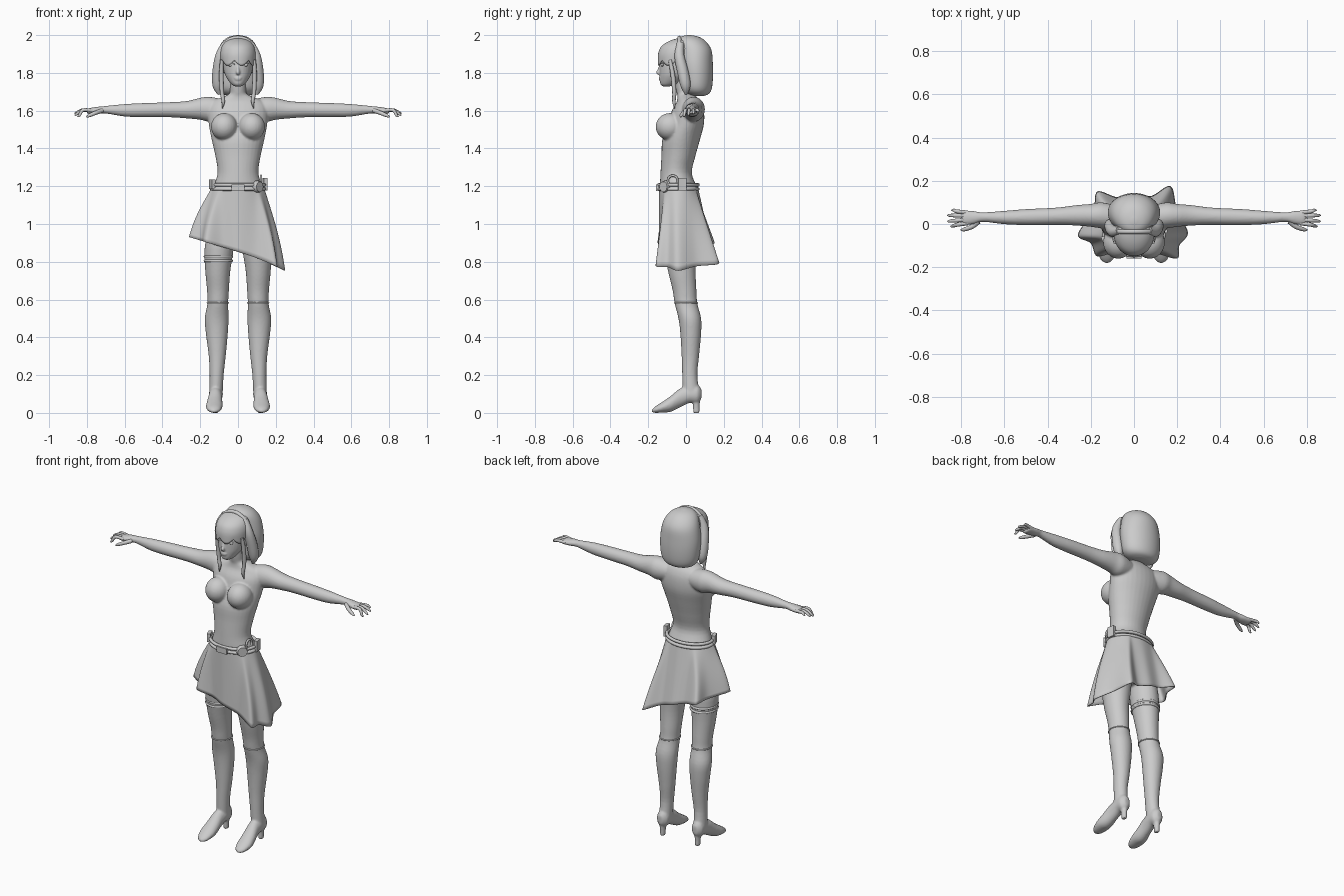
import bpy, bmesh, math
from mathutils import Vector, Matrix

cube = bpy.data.objects.get("Cube")
if cube:
    bpy.data.objects.remove(cube)

grey = bpy.data.materials.new("plain_grey")
grey.use_nodes = True
grey.diffuse_color = (0.6, 0.6, 0.6, 1)
grey.node_tree.nodes["Principled BSDF"].inputs["Base Color"].default_value = (0.6, 0.6, 0.6, 1)
TAU = math.tau


def spline(rows, k=4, closed=False):
    """Smooth interpolation through rows of numbers."""
    n, out = len(rows), []
    for i in range(n if closed else n - 1):
        if closed:
            q = [rows[(i + d) % n] for d in (-1, 0, 1, 2)]
        else:
            q = [rows[min(max(i + d, 0), n - 1)] for d in (-1, 0, 1, 2)]
        for j in range(k):
            t = j / k
            out.append(tuple(b + t / 2 * (c - a + t * (2*a - 5*b + 4*c - d + t * (3*(b - c) + d - a)))
                             for a, b, c, d in zip(*q)))
    return out if closed else out + [tuple(rows[-1])]


def loft(bm, rings, loop=False, caps=True):
    """Skin a row of equal point rings."""
    vs = [[bm.verts.new(p) for p in r] for r in rings]
    n = len(vs[0])
    for i in range(len(vs) if loop else len(vs) - 1):
        a, b = vs[i], vs[(i + 1) % len(vs)]
        for j in range(n):
            bm.faces.new((a[j], a[(j + 1) % n], b[(j + 1) % n], b[j]))
    if caps and not loop:
        bm.faces.new(vs[0])
        bm.faces.new(vs[-1])


def ellipse_rings(rows, axis="z", side=1, n=32):
    """Rows of (position, first centre, second centre, first radius, second radius)."""
    rings = []
    for p, a, b, ra, rb in spline(rows):
        ra, rb = max(ra, 0.002), max(rb, 0.002)
        ring = []
        for i in range(n):
            u, v = a + ra * math.cos(TAU * i / n), b + rb * math.sin(TAU * i / n)
            x, y, z = {"z": (u, v, p), "x": (p, u, v), "y": (u, p, v)}[axis]
            ring.append((x * side, y, z))
        rings.append(ring)
    return rings


def sweep(bm, rows, ref=(0, 0, 1), side=1, loop=False, n=12, k=4):
    """Round tube through rows of (x, y, z, radius)."""
    rows = spline(rows, k, loop)
    pts = [Vector((r[0] * side, r[1], r[2])) for r in rows]
    m, rings = len(pts), []
    for i, p in enumerate(pts):
        if loop:
            t = pts[(i + 1) % m] - pts[i - 1]
        else:
            t = pts[min(i + 1, m - 1)] - pts[max(i - 1, 0)]
        t.normalize()
        u = t.cross(Vector(ref)).normalized()
        v = u.cross(t)
        r = rows[i][3]
        rings.append([p + u * r * math.cos(TAU * j / n) + v * r * math.sin(TAU * j / n) for j in range(n)])
    loft(bm, rings, loop)


def ellipsoid(bm, centre, radii):
    bmesh.ops.create_uvsphere(bm, u_segments=24, v_segments=16, radius=1,
                              matrix=Matrix.Translation(centre) @ Matrix.Diagonal((*radii, 1)))


def ring_path(cx, cy, z, rx, ry, r, count=24):
    return [(cx + rx * math.cos(TAU * i / count), cy + ry * math.sin(TAU * i / count), z, r)
            for i in range(count)]


def finish(bm, name, voxel=None, thick=None):
    bmesh.ops.recalc_face_normals(bm, faces=bm.faces[:])
    me = bpy.data.meshes.new(name)
    bm.to_mesh(me)
    bm.free()
    ob = bpy.data.objects.new(name, me)
    bpy.context.collection.objects.link(ob)
    me.materials.append(grey)
    for other in bpy.context.selected_objects:
        other.select_set(False)
    ob.select_set(True)
    bpy.context.view_layer.objects.active = ob
    bpy.ops.object.shade_smooth_by_angle(angle=math.radians(45))
    if voxel:
        mod = ob.modifiers.new("blend", "REMESH")
        mod.mode, mod.voxel_size, mod.use_smooth_shade = "VOXEL", voxel, True
        mod = ob.modifiers.new("soften", "SMOOTH")
        mod.factor, mod.iterations = 0.5, 4
    if thick:
        ob.modifiers.new("thickness", "SOLIDIFY").thickness = thick
    return ob


# Body: torso, chest, arms, legs and heeled boots blended into one skin
bm = bmesh.new()
loft(bm, ellipse_rings([
    (.93, 0, -.035, .1, .07), (1.02, 0, -.03, .148, .1), (1.1, 0, -.033, .145, .1),
    (1.19, 0, -.04, .132, .098), (1.27, 0, -.052, .108, .083), (1.36, 0, -.04, .12, .09),
    (1.45, 0, -.025, .14, .1), (1.53, 0, 0, .155, .095), (1.6, 0, .01, .16, .085),
    (1.645, 0, .015, .14, .065), (1.675, 0, .005, .075, .05), (1.69, 0, -.005, .046, .043),
    (1.72, 0, -.012, .042, .042), (1.78, 0, -.02, .042, .042)]))
arm = [(.08, .03, 1.605, .055, .055), (.15, .04, 1.607, .06, .066), (.2, .04, 1.61, .053, .058),
       (.27, .04, 1.605, .047, .046), (.36, .036, 1.605, .04, .04), (.5, .032, 1.603, .037, .037),
       (.6, .03, 1.602, .031, .033), (.7, .032, 1.605, .022, .02), (.74, .03, 1.602, .03, .019),
       (.785, .028, 1.598, .034, .016), (.8, .028, 1.596, .03, .01)]
leg = [(1.02, .08, -.03, .065, .085), (.87, .1, -.03, .077, .085), (.75, .107, -.022, .066, .073),
       (.65, .106, -.008, .058, .063), (.58, .107, 0, .055, .06), (.5, .113, .02, .063, .06),
       (.42, .112, .025, .058, .055), (.3, .11, .023, .045, .046), (.2, .113, .02, .037, .04),
       (.1, .117, .028, .036, .045)]
foot = [(.082, .117, .1, .015, .025), (.06, .117, .1, .035, .05), (.02, .117, .098, .036, .045),
        (-.03, .12, .08, .036, .05), (-.08, .124, .048, .042, .042), (-.12, .126, .032, .043, .03),
        (-.16, .126, .018, .032, .018), (-.18, .126, .01, .012, .008)]
for s in (1, -1):
    ellipsoid(bm, (s * .073, -.085, 1.515), (.07, .076, .072))
    loft(bm, ellipse_rings(arm, "x", s))
    loft(bm, ellipse_rings(leg, "z", s))
    loft(bm, ellipse_rings(foot, "y", s))
    loft(bm, ellipse_rings([(.1, .117, .052, .028, .028), (.05, .117, .054, .017, .019),
                            (0, .117, .055, .014, .017)], "z", s))
finish(bm, "body", voxel=.006)

# Fingers and thumbs
bm = bmesh.new()
for s in (1, -1):
    for y0, x1, y1, z1 in ((.003, .85, -.01, 1.568), (.02, .864, .013, 1.575),
                           (.038, .864, .04, 1.583), (.053, .845, .064, 1.592)):
        sweep(bm, [(.77, y0, 1.6, .009), (.82, (y0 + y1) / 2, 1.603, .009),
                   (x1 - .01, y1, z1 + .007, .007), (x1, y1, z1, .003)], side=s)
    sweep(bm, [(.72, .012, 1.6, .012), (.75, -.012, 1.59, .011),
               (.785, -.025, 1.575, .009), (.802, -.028, 1.567, .004)], side=s)
finish(bm, "fingers")

# Head with nose, lips and ears
bm = bmesh.new()
loft(bm, ellipse_rings([
    (1.728, 0, -.105, .015, .015), (1.74, 0, -.09, .035, .045), (1.77, 0, -.07, .058, .069),
    (1.8, 0, -.055, .072, .085), (1.85, 0, -.04, .08, .1), (1.92, 0, -.03, .082, .1),
    (1.96, 0, -.03, .06, .07), (1.975, 0, -.03, .02, .02)]))
sweep(bm, [(0, -.134, 1.845, .006), (0, -.142, 1.815, .009), (0, -.147, 1.802, .011),
           (0, -.136, 1.795, .008)], ref=(1, 0, 0))
for z, w in ((1.774, .02), (1.766, .017)):
    ellipsoid(bm, (0, -.136, z), (w, .008, .006))
for s in (1, -1):
    ellipsoid(bm, (s * .08, -.03, 1.83), (.012, .018, .03))
finish(bm, "head", voxel=.004)

# Eyes, lashes and brows
bm = bmesh.new()
for s in (1, -1):
    ellipsoid(bm, (s * .036, -.124, 1.842), (.017, .008, .009))
    sweep(bm, [(.016, -.137, 1.843, .002), (.034, -.133, 1.853, .003),
               (.056, -.117, 1.85, .002)], side=s, n=8)
    sweep(bm, [(.014, -.138, 1.862, .002), (.036, -.132, 1.87, .003),
               (.058, -.114, 1.865, .002)], side=s, n=8)
finish(bm, "eyes")

# Hair: rear bob, cap with pointed fringe, side locks and thin strands
bm = bmesh.new()
loft(bm, ellipse_rings([
    (1.678, 0, .065, .045, .03), (1.69, 0, .062, .085, .06), (1.72, 0, .057, .11, .08),
    (1.78, 0, .055, .12, .088), (1.85, 0, .05, .12, .092), (1.92, 0, .045, .106, .09),
    (1.965, 0, .03, .083, .077), (1.99, 0, .02, .05, .05), (2.0, 0, .015, .01, .01)], n=48))
finish(bm, "back_hair")

bm = bmesh.new()
rings = ellipse_rings([
    (1.868, 0, -.05, .09, .099), (1.9, 0, -.045, .094, .103), (1.94, 0, -.035, .086, .096),
    (1.97, 0, -.02, .062, .066), (1.988, 0, -.005, .02, .02)], n=64)
for k, ring in enumerate(rings[:4]):
    for j, (x, y, z) in enumerate(ring):
        drop = .03 * abs(math.sin(3.5 * TAU * j / 64)) * (1 - k / 4)
        ring[j] = (x, y, z - drop)
loft(bm, rings, caps=False)
finish(bm, "fringe", thick=.004)

bm = bmesh.new()
for s in (1, -1):
    sweep(bm, [(.065, -.03, 1.955, .02), (.094, -.035, 1.89, .026), (.106, -.015, 1.8, .03),
               (.108, -.002, 1.73, .026), (.1, 0, 1.685, .006)], (0, 1, 0), s, n=16)
    sweep(bm, [(.086, -.085, 1.87, .009), (.088, -.07, 1.79, .012), (.085, -.062, 1.7, .011),
               (.078, -.064, 1.65, .009), (.083, -.06, 1.612, .002)], (0, 1, 0), s)
finish(bm, "side_locks")

# Headband arching over the hair
bm = bmesh.new()
arch = [math.radians(a) for a in range(-30, 211, 20)]
sweep(bm, [(.108 * math.cos(a), -.035, 1.862 + .124 * math.sin(a), .011) for a in arch], (0, 1, 0))
finish(bm, "headband")

# Skirt: oval waist flaring to a folded, slanted hem
hem = spline([(.25, -.04), (.2, .06), (.17, .175), (.08, .13), (0, .14), (-.08, .125),
              (-.17, .15), (-.19, .06), (-.26, -.05), (-.2, -.09), (-.17, -.15), (-.08, -.13),
              (0, -.145), (.1, -.138), (.2, -.16), (.21, -.1)], 8, True)
bm = bmesh.new()
rings = []
for i in range(17):
    t, ring = i / 16, []
    for x, y in hem:
        a = math.atan2(y + .02, x * .8)
        z = .853 - .3 * x - .4 * max(x, 0) ** 2
        wx, wy = .136 * math.cos(a), -.04 + .102 * math.sin(a)
        bulge = 1 + .06 * math.sin(math.pi * t)
        ring.append(((wx + (x - wx) * t) * bulge, wy + (y - wy) * t, 1.2 + (z - 1.2) * t))
    rings.append(ring)
loft(bm, rings, caps=False)
finish(bm, "skirt", thick=.004)

# Belt with twin bands, buckle, disc, clasps and a ring
bm = bmesh.new()
for z in (1.185, 1.207):
    sweep(bm, ring_path(0, -.04, z, .139, .104, .009), loop=True, k=3)
finish(bm, "belt")


def on_belt(degrees, z):
    a = math.radians(degrees)
    return (Matrix.Translation((.145 * math.cos(a), -.04 + .11 * math.sin(a), z))
            @ Matrix.Rotation(a, 4, "Z") @ Matrix.Rotation(math.pi / 2, 4, "Y"))


bm = bmesh.new()
bmesh.ops.create_cone(bm, cap_ends=True, segments=10, radius1=.034, radius2=.028, depth=.022,
                      matrix=on_belt(-42, 1.197))
for degrees, z, h, w in ((-90, 1.192, .034, .068), (10, 1.21, .065, .042), (200, 1.21, .05, .045)):
    bmesh.ops.create_cube(bm, size=1, matrix=on_belt(degrees, z) @ Matrix.Diagonal((h, w, .02, 1)))
sweep(bm, [(.122, -.07 + .026 * math.cos(TAU * i / 16), 1.23 + .026 * math.sin(TAU * i / 16), .006)
           for i in range(16)], (1, 0, 0), loop=True)
finish(bm, "belt_fittings")

# Boot tops and the double garter on the right thigh
bm = bmesh.new()
for s in (1, -1):
    sweep(bm, ring_path(s * .107, 0, .582, .055, .06, .004), loop=True, k=2, n=8)
finish(bm, "boot_cuffs")
bm = bmesh.new()
for z in (.805, .828):
    sweep(bm, ring_path(-.104, -.026, z, .071, .079, .007), loop=True, k=2, n=8)
finish(bm, "garter")
